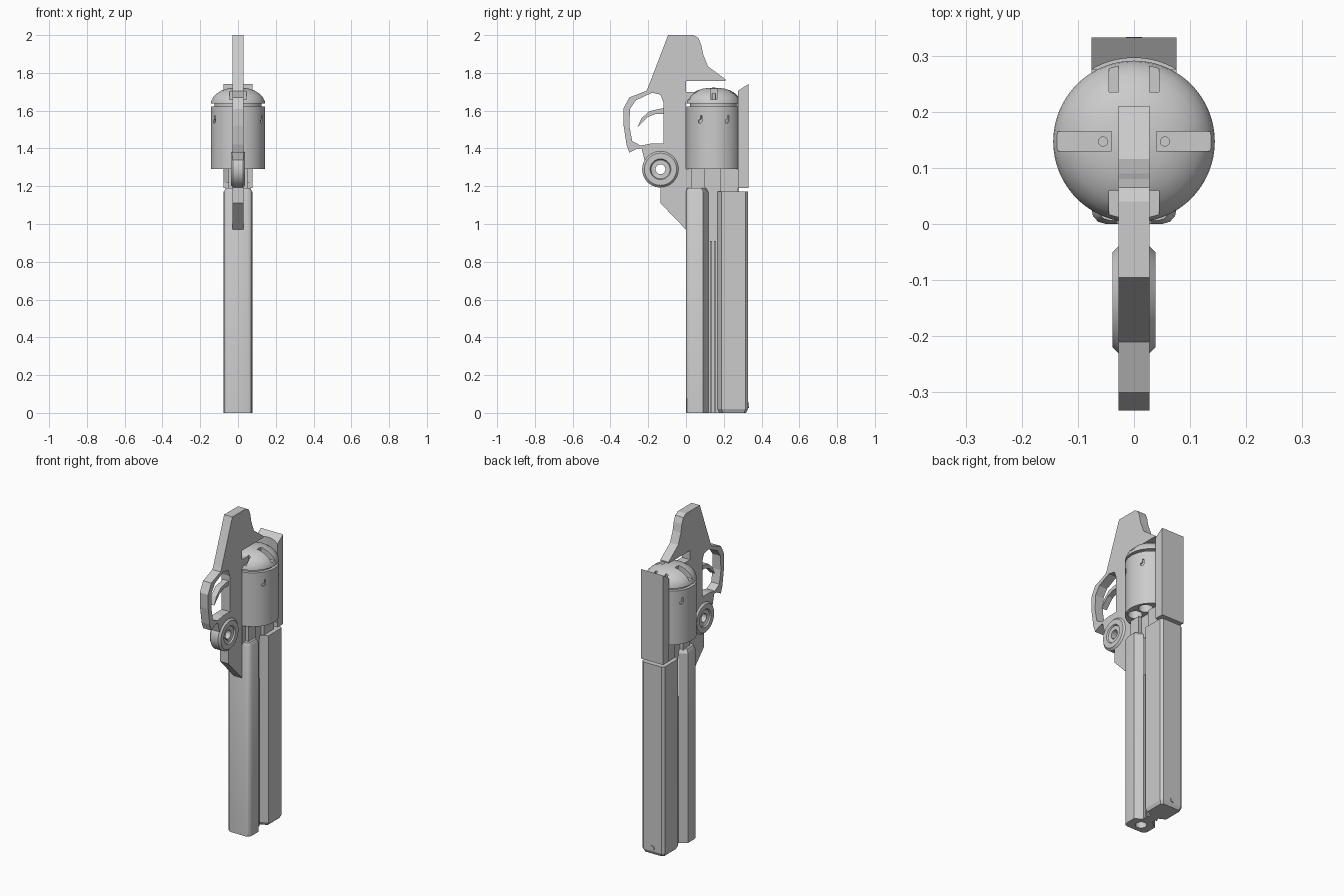
import bpy, bmesh, math
from mathutils import Matrix, Vector

cube = bpy.data.objects.get("Cube")
if cube:
    bpy.data.objects.remove(cube)

grey = bpy.data.materials.new("plain_grey")
grey.use_nodes = True
grey.diffuse_color = (0.6, 0.6, 0.6, 1)
grey.node_tree.nodes["Principled BSDF"].inputs["Base Color"].default_value = (0.6, 0.6, 0.6, 1)


def finish(name, bm):
    bmesh.ops.recalc_face_normals(bm, faces=bm.faces)
    mesh = bpy.data.meshes.new(name)
    bm.to_mesh(mesh)
    bm.free()
    mesh.materials.append(grey)
    obj = bpy.data.objects.new(name, mesh)
    bpy.context.collection.objects.link(obj)
    return obj


def prism(name, pts, lo, hi, axis="x", inset=(0, 0), height=0.02):
    """Extrude a (y, z) outline along x, or an (x, y) outline along z, with shrunken ends."""
    bm = bmesh.new()
    middle = sum((Vector(p) for p in pts), Vector((0, 0))) / len(pts)
    levels = [(lo, inset[0])]
    if inset[0]:
        levels.append((lo + height, 0))
    if inset[1]:
        levels.append((hi - height, 0))
    levels.append((hi, inset[1]))
    rings = []
    for h, shrink in levels:
        flat = [middle + (Vector(p) - middle) * (1 - shrink) for p in pts]
        rings.append([bm.verts.new((h, *p) if axis == "x" else (*p, h)) for p in flat])
    bm.faces.new(rings[0])
    bm.faces.new(rings[-1])
    n = len(pts)
    for a, b in zip(rings, rings[1:]):
        for i in range(n):
            bm.faces.new((a[i], a[(i + 1) % n], b[(i + 1) % n], b[i]))
    return finish(name, bm)


def box(name, x, y, z):
    return prism(name, [(x[0], y[0]), (x[1], y[0]), (x[1], y[1]), (x[0], y[1])], *z, axis="z")


def lathe(name, profile, centre, axis="z", steps=64, closed=False):
    """Spin a (radius, height) profile around an axis through centre."""
    bm = bmesh.new()
    verts = [bm.verts.new((r, 0, h)) for r, h in profile]
    edges = [bm.edges.new(pair) for pair in zip(verts, verts[1:])]
    if closed:
        edges.append(bm.edges.new((verts[-1], verts[0])))
    bmesh.ops.spin(bm, geom=verts + edges, cent=(0, 0, 0), axis=(0, 0, 1),
                   angle=math.tau, steps=steps)
    bmesh.ops.remove_doubles(bm, verts=bm.verts, dist=0.0001)
    turn = {"z": Matrix(), "x": Matrix.Rotation(math.pi / 2, 4, "Y"),
            "y": Matrix.Rotation(math.pi / 2, 4, "X")}[axis]
    bm.transform(Matrix.Translation(centre) @ turn)
    return finish(name, bm)


def rod(name, radius, lo, hi, centre, axis="z", steps=32):
    return lathe(name, [(0, lo), (radius, lo), (radius, hi), (0, hi)], centre, axis, steps)


def activate(obj):
    bpy.ops.object.select_all(action="DESELECT")
    obj.select_set(True)
    bpy.context.view_layer.objects.active = obj


def cut(obj, cutters):
    for cutter in cutters:
        cutter.hide_render = True
        mod = obj.modifiers.new("cut", "BOOLEAN")
        mod.operation, mod.solver, mod.object = "DIFFERENCE", "EXACT", cutter
        activate(obj)
        bpy.ops.object.modifier_apply(modifier=mod.name)
        bpy.data.objects.remove(cutter)


def smooth(obj):
    activate(obj)
    bpy.ops.object.shade_smooth_by_angle(angle=math.radians(30))


def mirrored(half):
    return half + [(-x, y) for x, y in reversed(half)]


AXIS_Y = 0.147

# Flat frame with hammer, guard ring and lower spur
frame = prism("frame", [
    (-0.095, 2), (0.04, 2), (0.065, 1.985), (0.08, 1.95), (0.09, 1.9), (0.116, 1.835),
    (0.21, 1.765), (0.21, 1.757), (0, 1.757), (0, 1.7), (0.12, 1.7), (0.12, 1.65), (0, 1.65),
    (0, 0.97), (-0.135, 1.11), (-0.135, 1.25), (-0.2, 1.31), (-0.22, 1.34), (-0.235, 1.4),
    (-0.255, 1.4), (-0.3, 1.378), (-0.315, 1.42), (-0.33, 1.52), (-0.332, 1.61),
    (-0.3, 1.67), (-0.21, 1.705), (-0.2, 1.725)], -0.028, 0.028)
cut(frame, [prism("guard_hole", [
    (-0.265, 1.655), (-0.18, 1.695), (-0.135, 1.685), (-0.12, 1.645), (-0.12, 1.425),
    (-0.19, 1.425), (-0.24, 1.415), (-0.285, 1.44), (-0.3, 1.52), (-0.296, 1.61)], -0.1, 0.1)])

# Curved trigger
prism("trigger", [
    (-0.257, 1.513), (-0.235, 1.56), (-0.195, 1.597), (-0.16, 1.605), (-0.11, 1.615),
    (-0.11, 1.583), (-0.16, 1.583), (-0.205, 1.565)], -0.018, 0.018)

# Dished wheel with a through hole
wheel_at = (0, -0.135, 1.29)
wheel = lathe("wheel", [
    (0.026, -0.02), (0.05, -0.03), (0.055, -0.038), (0.085, -0.038), (0.097, -0.026),
    (0.097, 0.026), (0.085, 0.038), (0.055, 0.038), (0.05, 0.03), (0.026, 0.02)],
    wheel_at, "x", closed=True)
smooth(wheel)
cut(frame, [rod("axle_hole", 0.026, -0.1, 0.1, wheel_at, "x")])

# Drum with six chambers and a small notch over each
drum = rod("drum", 0.144, 1.29, 1.622, (0, AXIS_Y, 0), steps=96)
cutters = []
for k in range(6):
    a = math.radians(30 + 60 * k)
    c, s = math.cos(a), math.sin(a)
    cutters.append(rod("chamber", 0.04, 1.2, 1.58, (0.09 * c, AXIS_Y + 0.09 * s, 0)))
    notch = prism("notch", [(-0.011, 1.535), (0.004, 1.535), (0.011, 1.545), (0.011, 1.575),
                            (0.002, 1.575), (0.002, 1.555), (-0.011, 1.55)], 0.135, 0.17)
    notch.data.transform(Matrix.Translation((0, AXIS_Y, 0)) @ Matrix.Rotation(a, 4, "Z"))
    cutters.append(notch)
cut(drum, cutters)
smooth(drum)

# Domed cap with slots, sitting on a narrower neck
dome = lathe("dome", [
    (0, 1.61), (0.125, 1.61), (0.125, 1.637), (0.144, 1.637), (0.142, 1.65), (0.132, 1.672),
    (0.115, 1.69), (0.09, 1.706), (0.06, 1.716), (0.03, 1.72), (0, 1.722)],
    (0, AXIS_Y, 0), steps=96)
slots = []
for side in (-1, 1):
    for near, far, y in ((0.04, 0.2, (0.13, 0.165)), (0.028, 0.045, (0.235, 0.32)),
                         (0.028, 0.045, (-0.03, 0.06))):
        x = sorted((side * near, side * far))
        slots.append(box("slot", x, y, (1.66, 1.8)))
    rod("cap_stud", 0.009, 1.64, 1.69, (side * 0.055, AXIS_Y, 0), steps=16)
cut(dome, slots)
smooth(dome)

# Rear plate, sloped on top and hollowed around the drum
plate = prism("rear_plate", [(0.275, 1.19), (0.332, 1.19), (0.332, 1.742), (0.275, 1.705)],
              -0.076, 0.076)
cut(plate, [rod("drum_clearance", 0.149, 1.22, 1.9, (0, AXIS_Y, 0), steps=96)])
smooth(plate)

# Neck joining the drum to the barrels
box("neck_front", (-0.05, 0.05), (0.03, 0.1), (1.15, 1.292))
box("neck_web", (-0.03, 0.03), (0, 0.28), (1.15, 1.292))
box("neck_rear", (-0.05, 0.05), (0.18, 0.276), (1.15, 1.292))

# Front barrel with bore
barrel = prism("front_barrel", mirrored([
    (0.05, 0), (0.064, 0.004), (0.073, 0.014), (0.076, 0.028), (0.076, 0.09), (0.035, 0.118)]),
    0, 1.19, "z", inset=(0, 0.15))
cut(barrel, [rod("bore", 0.032, -0.1, 1, (0, 0.06, 0))])
smooth(barrel)

# Thin web with raised ribs between the barrels
box("web", (-0.028, 0.028), (0.1, 0.2), (0, 1.17))
for y in (0.126, 0.149):
    box("rib", (-0.036, 0.036), (y, y + 0.011), (0, 0.91))

# Rear barrel with chamfered edges and a small sight stud
prism("rear_barrel", mirrored([(0.035, 0.167), (0.076, 0.188), (0.076, 0.315), (0.062, 0.328)]),
      0, 1.172, "z", inset=(0.12, 0))
rod("sight_stud", 0.014, -0.008, 0.008, (0, 0.325, 0.04), "y", steps=16)
